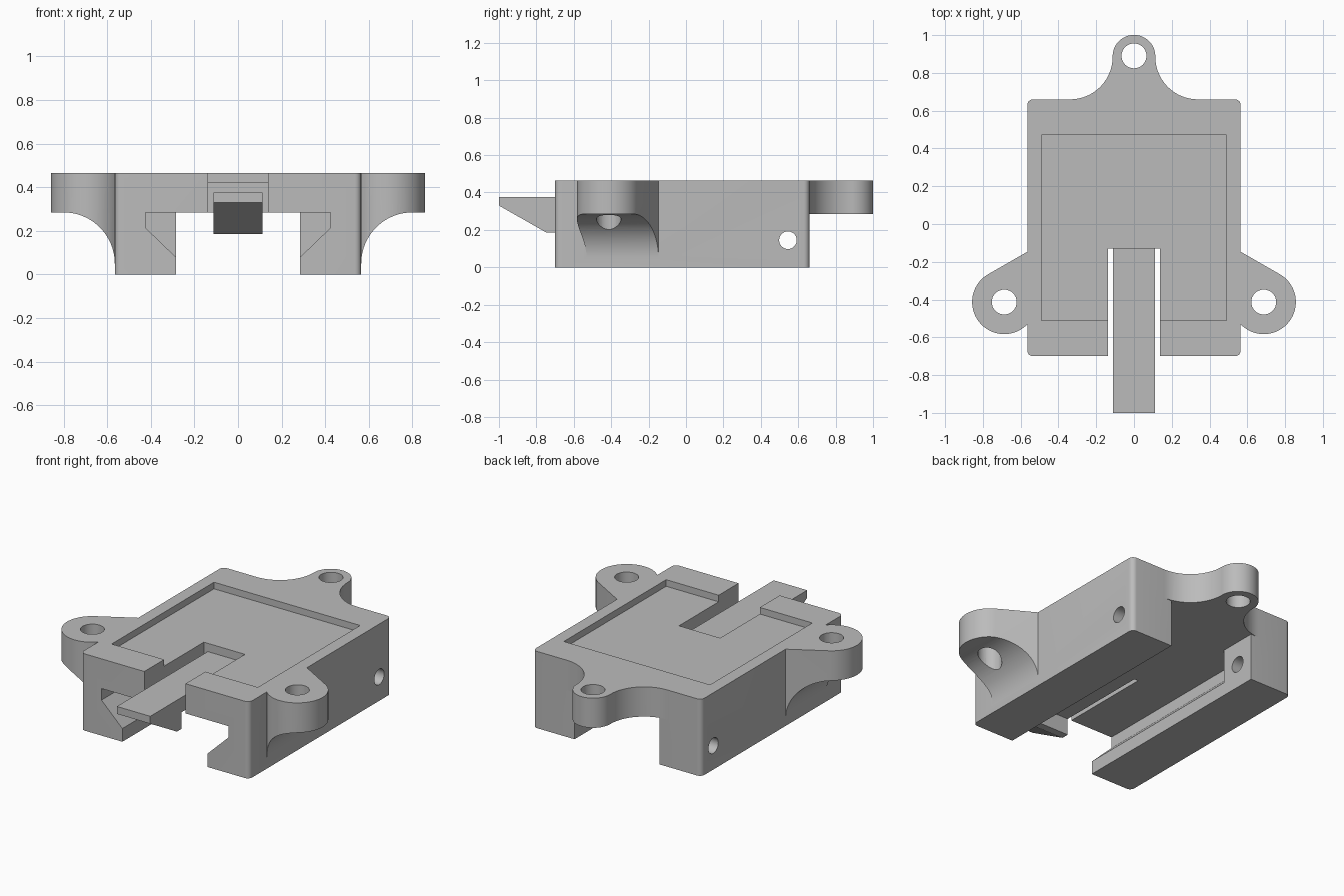
import bpy, bmesh
from math import sin, cos, radians

if "Cube" in bpy.data.objects:
    bpy.data.objects.remove(bpy.data.objects["Cube"])

grey = bpy.data.materials.new("plastic_grey")
grey.use_nodes = True
grey.diffuse_color = (0.5, 0.5, 0.5, 1)
grey.node_tree.nodes["Principled BSDF"].inputs["Base Color"].default_value = (0.5, 0.5, 0.5, 1)

SIDE, FRONT, BACK, TOP, DECK = 0.565, -0.7, 0.66, 0.465, 0.285


def arc(cx, cy, r, start, end, steps=20):
    angles = [radians(start + (end - start) * i / steps) for i in range(steps + 1)]
    return [(cx + r * cos(a), cy + r * sin(a)) for a in angles]


def rect(a0, b0, a1, b1):
    return [(a0, b0), (a1, b0), (a1, b1), (a0, b1)]


def flip(points):
    return [(-a, b) for a, b in reversed(points)]


def prism(name, points, axis, low, high):
    """Extrude a closed outline along x, y or z."""
    place = {"x": lambda a, b, h: (h, a, b),
             "y": lambda a, b, h: (a, h, b),
             "z": lambda a, b, h: (a, b, h)}[axis]
    bm = bmesh.new()
    rings = [[bm.verts.new(place(a, b, h)) for a, b in points] for h in (low, high)]
    bm.faces.new(rings[0])
    bm.faces.new(rings[1])
    n = len(points)
    for i in range(n):
        j = (i + 1) % n
        bm.faces.new((rings[0][i], rings[0][j], rings[1][j], rings[1][i]))
    bmesh.ops.recalc_face_normals(bm, faces=bm.faces)
    mesh = bpy.data.meshes.new(name)
    bm.to_mesh(mesh)
    bm.free()
    mesh.materials.append(grey)
    obj = bpy.data.objects.new(name, mesh)
    bpy.context.collection.objects.link(obj)
    return obj


def combine(target, other, operation):
    """Apply a boolean and remove the helper."""
    mod = target.modifiers.new("combine", "BOOLEAN")
    mod.operation, mod.object, mod.solver = operation, other, "EXACT"
    bpy.context.view_layer.objects.active = target
    bpy.ops.object.modifier_apply(modifier=mod.name)
    bpy.data.objects.remove(other)


def cut(name, points, axis, low, high):
    combine(body, prism(name, points, axis, low, high), "DIFFERENCE")


# Main block with rounded vertical corners
r = 0.03
outline = (arc(SIDE - r, BACK - r, r, 0, 90, 6) + arc(r - SIDE, BACK - r, r, 90, 180, 6)
           + arc(r - SIDE, FRONT + r, r, 180, 270, 6) + arc(SIDE - r, FRONT + r, r, 270, 360, 6))
body = prism("mount_body", outline, "z", 0, TOP)

# Side ears with curved gussets underneath
ear_x, ear_y, ear_r = 0.687, -0.413, 0.17
ear_plan = ([(0.53, -0.125), (SIDE, -0.147)]
            + arc(ear_x, ear_y, ear_r, 60, -135, 40) + [(0.53, -0.53)])
gusset = ([(0.53, 0.05)] + arc(0.8, 0.05, 0.235, 180, 90)
          + [(1, DECK), (1, TOP), (0.53, TOP)])
for mirrored in (False, True):
    shape = flip if mirrored else list
    ear = prism("ear", shape(ear_plan), "z", -0.1, 0.6)
    combine(ear, prism("gusset", shape(gusset), "y", -0.8, 0.2), "INTERSECT")
    combine(body, ear, "UNION")

# Back lug blended into the block by concave fillets
fillet = [(0.338, 0.62)] + arc(0.338, 0.885, 0.225, 270, 180)
lug = fillet + arc(0, 0.888, 0.113, 0, 180, 32) + flip(fillet)
combine(body, prism("lug", lug, "z", DECK, TOP), "UNION")

# Through channel, with undercut grooves that end at a rear stop
cut("channel", rect(-0.285, -0.1, 0.285, DECK), "y", -0.9, 0.9)
groove = [(0.285, 0.08), (0.425, 0.215), (0.425, DECK)]
cut("groove", groove + [(-a, b) for a, b in reversed(groove)], "y", -0.9, 0.43)

# Shallow top recess and front slot
cut("recess", rect(-0.49, -0.51, 0.49, 0.47), "z", 0.425, 0.6)
cut("slot", rect(-0.138, -0.9, 0.138, -0.13), "z", 0.2, 0.6)

# Screw holes and cross pin hole
for x, y in ((ear_x, ear_y), (-ear_x, ear_y), (0, 0.89)):
    cut("screw_hole", arc(x, y, 0.066, 0, 348.75, 31), "z", -0.1, 0.6)
cut("pin_hole", arc(0.545, 0.145, 0.047, 0, 348.75, 31), "x", -1, 1)

# Flexible latch arm with a wedge hook
latch = [(-0.1, DECK), (-0.1, 0.375), (-1, 0.375), (-1, 0.33),
         (-0.745, 0.185), (FRONT, 0.185), (FRONT, DECK)]
combine(body, prism("latch_arm", latch, "x", -0.112, 0.112), "UNION")

bpy.ops.object.select_all(action="DESELECT")
body.select_set(True)
bpy.context.view_layer.objects.active = body
bpy.ops.object.shade_smooth_by_angle(angle=radians(25))
